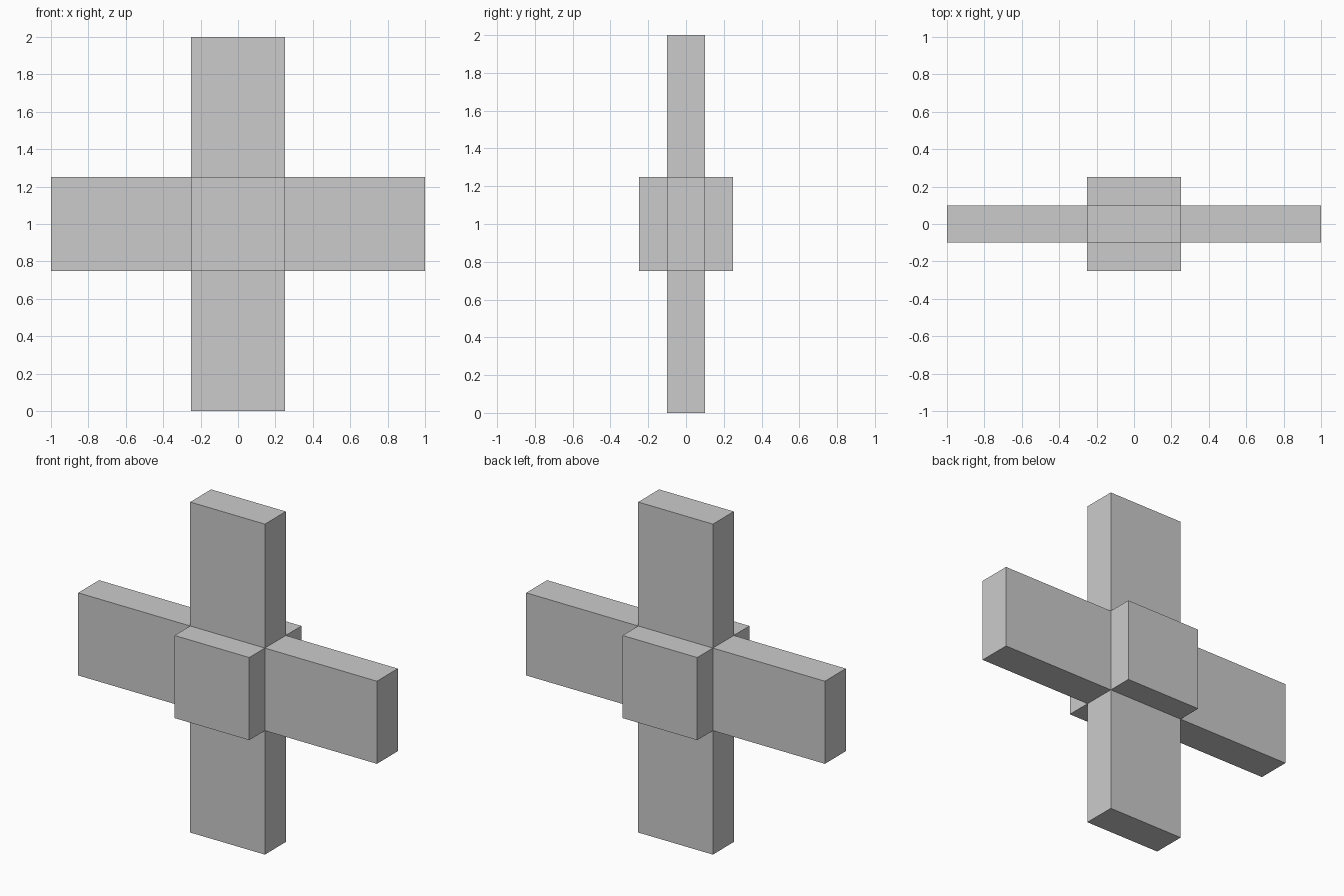
import bpy, bmesh
from mathutils import Vector

if "Cube" in bpy.data.objects:
    bpy.data.objects.remove(bpy.data.objects["Cube"])

ARM, HALF, THIN = 1.0, 0.25, 0.1   # arm reach, half width, half thickness
MID = 1.0                          # height of the centre

grey = bpy.data.materials.new("light grey")
grey.diffuse_color = (0.6, 0.6, 0.6, 1)
grey.use_nodes = True
grey.node_tree.nodes["Principled BSDF"].inputs["Base Color"].default_value = grey.diffuse_color

bm = bmesh.new()
cuts = (-ARM, -HALF, HALF, ARM)

# flat plus-shaped profile made of five quads
for i in range(3):
    for k in range(3):
        if i == 1 or k == 1:
            x0, x1, z0, z1 = cuts[i], cuts[i + 1], cuts[k], cuts[k + 1]
            bm.faces.new([bm.verts.new((x, -THIN, MID + z)) for x, z in
                          ((x0, z0), (x1, z0), (x1, z1), (x0, z1))])
bmesh.ops.remove_doubles(bm, verts=bm.verts, dist=1e-5)

# give the plus its thickness
ext = bmesh.ops.extrude_face_region(bm, geom=bm.faces[:], use_keep_orig=True)
moved = [g for g in ext["geom"] if isinstance(g, bmesh.types.BMVert)]
bmesh.ops.translate(bm, verts=moved, vec=(0, 2 * THIN, 0))
bmesh.ops.recalc_face_normals(bm, faces=bm.faces)

# pull the centre block out of the front and back
for side in (-1, 1):
    target = Vector((0, side * THIN, MID))
    face = next(f for f in bm.faces if (f.calc_center_median() - target).length < 1e-4)
    new = bmesh.ops.extrude_discrete_faces(bm, faces=[face])["faces"][0]
    bmesh.ops.translate(bm, verts=new.verts, vec=(0, side * (HALF - THIN), 0))
bmesh.ops.recalc_face_normals(bm, faces=bm.faces)

mesh = bpy.data.meshes.new("cross_block")
bm.to_mesh(mesh)
bm.free()
mesh.materials.append(grey)
obj = bpy.data.objects.new("cross_block", mesh)
bpy.context.collection.objects.link(obj)
